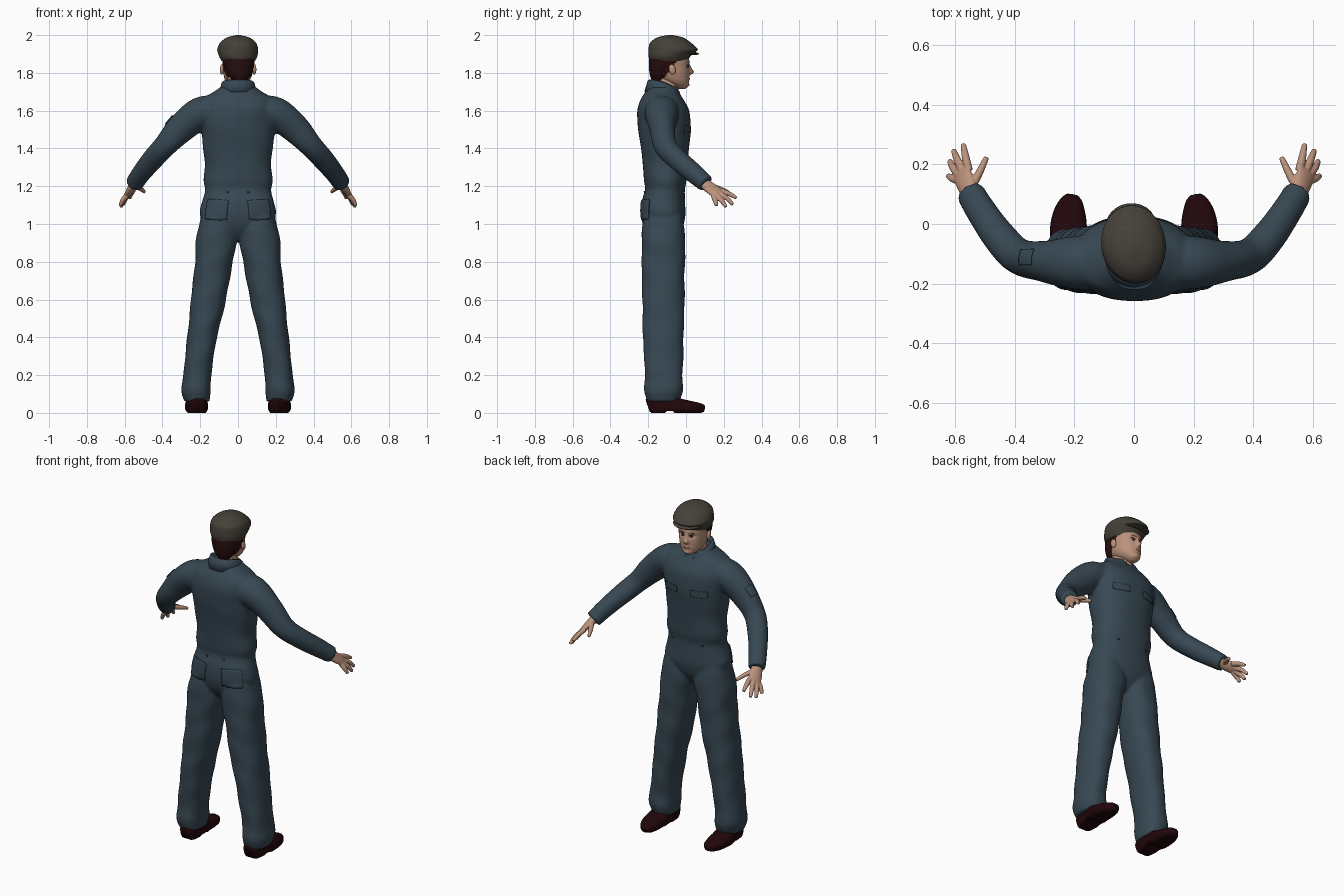
import bpy, bmesh, math
from mathutils import Vector, Matrix

if "Cube" in bpy.data.objects:
    bpy.data.objects.remove(bpy.data.objects["Cube"])


def material(name, r, g, b):
    m = bpy.data.materials.new(name)
    m.use_nodes = True
    m.diffuse_color = (r, g, b, 1)
    bsdf = m.node_tree.nodes["Principled BSDF"]
    bsdf.inputs["Base Color"].default_value = (r, g, b, 1)
    bsdf.inputs["Roughness"].default_value = 0.8
    return m


BLUE = material("work blue", 0.038, 0.064, 0.086)
DARK_BLUE = material("button blue", 0.028, 0.048, 0.066)
SKIN = material("skin", 0.50, 0.29, 0.20)
HAIR = material("dark auburn hair", 0.02, 0.004, 0.004)
CAP = material("cap brown grey", 0.06, 0.052, 0.041)
LEATHER = material("dark red leather", 0.015, 0.002, 0.003)
LIP = material("lip", 0.38, 0.18, 0.14)
EYE = material("eye dark", 0.04, 0.025, 0.02)

X, Y, Z = Vector((1, 0, 0)), Vector((0, 1, 0)), Vector((0, 0, 1))
HEAD_TURN = (Matrix.Translation((0, -0.08, 0)) @ Matrix.Rotation(math.radians(8), 4, "Z")
             @ Matrix.Translation((0, 0.08, 0)))


def spline(stations, sub):
    """Smoothly resample (x, y, z, width, depth) stations."""
    pts = [stations[0]] + list(stations) + [stations[-1]]
    out = []
    for i in range(len(stations) - 1):
        for s in range(sub):
            t = s / sub
            out.append([0.5 * (2*b + (c - a)*t + (2*a - 5*b + 4*c - d)*t*t + (3*b - a - 3*c + d)*t**3)
                        for a, b, c, d in zip(*pts[i:i + 4])])
    return out + [list(stations[-1])]


def loft(bm, stations, side=None, flat=False, n=32, sub=6, power=2.0, fold=0.0, mirror=1):
    """Skin elliptical rings along a path; flat keeps the rings horizontal."""
    rows = spline(stations, sub)
    centres = [Vector(r[:3]) for r in rows]
    rings = []
    for i, (c, r) in enumerate(zip(centres, rows)):
        t = (centres[min(i + 1, len(rows) - 1)] - centres[max(i - 1, 0)]).normalized()
        u = X if flat else (side - t * side.dot(t) if side else t.cross(Z)).normalized()
        v = Y if flat else u.cross(t)
        ring = []
        for k in range(n):
            a = 2 * math.pi * k / n
            ca, sa = math.cos(a), math.sin(a)
            f = 1 + fold * (math.sin(c.z * 37 + 2 * a) + 0.7 * math.sin(c.z * 22 - 3 * a))
            ca = math.copysign(abs(ca) ** (2 / power), ca)
            sa = math.copysign(abs(sa) ** (2 / power), sa)
            p = c + u * (r[3] * ca * f) + v * (r[4] * sa * f)
            ring.append(bm.verts.new((p.x * mirror, p.y, p.z)))
        rings.append(ring)
    for p, q in zip(rings, rings[1:]):
        for k in range(n):
            bm.faces.new((p[k], p[(k + 1) % n], q[(k + 1) % n], q[k]))
    bm.faces.new(rings[0])
    bm.faces.new(rings[-1])


def finish(name, bm, mat, voxel=0, smooth=4, head=False):
    bmesh.ops.recalc_face_normals(bm, faces=bm.faces)
    me = bpy.data.meshes.new(name)
    bm.to_mesh(me)
    bm.free()
    me.materials.append(mat)
    for p in me.polygons:
        p.use_smooth = True
    ob = bpy.data.objects.new(name, me)
    bpy.context.collection.objects.link(ob)
    if head:
        ob.matrix_world = HEAD_TURN
    if voxel:
        m = ob.modifiers.new("Fuse", "REMESH")
        m.mode, m.voxel_size, m.use_smooth_shade = "VOXEL", voxel, True
        m = ob.modifiers.new("Soften", "SMOOTH")
        m.factor, m.iterations = 0.5, smooth
    return ob


def single(name, mat, stations, head=False, **kw):
    bm = bmesh.new()
    loft(bm, stations, **kw)
    return finish(name, bm, mat, head=head)


def patch(name, target, mat, loc, size, yaw=0, pitch=90, roll=0, lift=0.002, head=False):
    """Thin plate wrapped on to a surface."""
    bm = bmesh.new()
    place = (Matrix.Translation(loc) @ Matrix.Rotation(math.radians(yaw), 4, "Z")
             @ Matrix.Rotation(math.radians(pitch), 4, "X") @ Matrix.Rotation(math.radians(roll), 4, "Z"))
    bmesh.ops.create_grid(bm, x_segments=10, y_segments=10, size=0.5,
                          matrix=place @ Matrix.Diagonal((size[0], size[1], 1, 1)))
    ob = finish(name, bm, mat, head=head)
    m = ob.modifiers.new("Wrap", "SHRINKWRAP")
    m.target, m.wrap_method, m.wrap_mode, m.offset = target, "NEAREST_SURFACEPOINT", "ABOVE_SURFACE", lift
    m = ob.modifiers.new("Cloth", "SOLIDIFY")
    m.thickness, m.offset = lift * 1.6, 0
    return ob


def ball(name, mat, loc, scale, pitch=0, head=False):
    bm = bmesh.new()
    mat4 = (Matrix.Translation(loc) @ Matrix.Rotation(math.radians(pitch), 4, "X")
            @ Matrix.Diagonal((*scale, 1)))
    bmesh.ops.create_uvsphere(bm, u_segments=24, v_segments=14, radius=1, matrix=mat4)
    return finish(name, bm, mat, head=head)


# Overalls: torso, sleeves and trouser legs fused into one garment
bm = bmesh.new()
loft(bm, [(0, -.12, .915, .02, .06), (0, -.12, .95, .08, .085), (0, -.12, .99, .16, .105),
          (0, -.12, 1.05, .2, .118), (0, -.12, 1.12, .19, .114),
          (0, -.112, 1.18, .175, .105), (0, -.11, 1.23, .182, .113), (0, -.11, 1.32, .176, .118),
          (0, -.112, 1.42, .186, .13), (0, -.115, 1.52, .198, .14), (0, -.12, 1.6, .2, .138),
          (0, -.127, 1.66, .188, .112), (0, -.127, 1.7, .128, .088), (0, -.122, 1.73, .085, .074)],
     flat=True, n=48, power=2.3, fold=.007)
for s in (1, -1):
    loft(bm, [(.1, -.13, 1.595, .09, .085), (.2, -.13, 1.585, .088, .088), (.3, -.125, 1.508, .07, .077),
              (.388, -.108, 1.412, .06, .062), (.455, -.04, 1.338, .057, .056),
              (.512, .042, 1.268, .051, .052), (.55, .106, 1.213, .047, .047)], fold=.012, mirror=s)
    loft(bm, [(.1, -.12, 1.06, .09, .1), (.112, -.12, .93, .108, .115), (.128, -.12, .8, .1, .114),
              (.156, -.12, .6, .093, .112), (.19, -.12, .4, .079, .108), (.216, -.118, .2, .074, .1),
              (.222, -.118, .12, .079, .102), (.217, -.12, .06, .066, .086)],
         flat=True, power=2.3, fold=.016, mirror=s)
suit = finish("overalls", bm, BLUE, voxel=.009, smooth=4)

# Pockets, flaps and buttons on the overalls
for s, label in ((1, "left"), (-1, "right")):
    patch(f"{label}_back_pocket", suit, BLUE, (s * .125, -.24, 1.08), (.14, .11), yaw=s * 15,
          roll=s * 5, lift=.004)
    patch(f"{label}_chest_flap", suit, BLUE, (s * .1, .025, 1.5), (.11, .04), yaw=-s * 20)
    ball(f"{label}_back_button", DARK_BLUE, (s * .055, -.218, 1.17), (.006, .006, .006))
    ball(f"{label}_front_button", DARK_BLUE, (s * .1, -.014, 1.18), (.006, .006, .006))
patch("sleeve_pocket", suit, BLUE, (-.352, -.112, 1.54), (.045, .06), yaw=90, pitch=-45, lift=.003)

# Turned collar, open at the throat
bm = bmesh.new()
rows = []
for k in range(33):
    a = math.radians(90 + 16 + 328 * k / 32)
    front = (1 + math.sin(a)) / 2
    rows.append([bm.verts.new((r * math.cos(a), -.117 + (r * .93 + .005) * math.sin(a), z - drop * front ** 2))
                 for r, z, drop in ((.07, 1.71, .02), (.076, 1.765, .055), (.086, 1.762, .06), (.106, 1.7, .055))])
for p, q in zip(rows, rows[1:]):
    for j in range(3):
        bm.faces.new((p[j], q[j], q[j + 1], p[j + 1]))
collar = finish("collar", bm, BLUE)
collar.modifiers.new("Cloth", "SOLIDIFY").thickness = .006

# Hands
for s, label in ((1, "left"), (-1, "right")):
    bm = bmesh.new()
    across = Vector((-.037, .037, .03))
    loft(bm, [(.54, .085, 1.225, .028, .025), (.562, .13, 1.19, .037, .021), (.58, .173, 1.16, .039, .014)],
         side=across, n=20, mirror=s)
    fingers = (((.555, .18, 1.178), (.566, .228, 1.16), (.573, .267, 1.138)),
               ((.575, .175, 1.162), (.593, .215, 1.138), (.606, .248, 1.103)),
               ((.588, .163, 1.152), (.608, .19, 1.122), (.619, .212, 1.09)),
               ((.59, .146, 1.15), (.611, .154, 1.124), (.624, .162, 1.097)),
               ((.55, .115, 1.205), (.518, .175, 1.188), (.495, .224, 1.17)))
    for root, mid, tip in fingers:
        loft(bm, [(*root, .0145, .0145), (*mid, .013, .013), (*tip, .009, .009)], n=12, mirror=s)
    finish(f"{label}_hand", bm, SKIN, voxel=.0035, smooth=2)

# Shoes, flattened on the ground
for s, label in ((1, "left"), (-1, "right")):
    bm = bmesh.new()
    loft(bm, [(.213, -.202, .035, .028, .03), (.213, -.18, .04, .046, .055), (.215, -.1, .04, .054, .065),
              (.22, -.03, .034, .062, .042), (.217, .03, .028, .056, .034), (.21, .078, .024, .038, .026),
              (.207, .096, .02, .02, .016)], n=28, mirror=s, power=2.5)
    for v in bm.verts:
        arch = .01 if -.11 < v.co.y < -.06 else 0
        v.co.z = max(v.co.z, arch)
    finish(f"{label}_shoe", bm, LEATHER)

# Head with sculpted brow, nose and chin; hair is assigned by face position
single("neck", SKIN, [(0, -.1, 1.64, .07, .07), (0, -.1, 1.7, .058, .062), (0, -.105, 1.8, .056, .064)], flat=True)
bm = bmesh.new()
loft(bm, [(0, -.025, 1.715, .018, .02), (0, -.03, 1.728, .038, .04), (0, -.055, 1.755, .062, .07),
          (0, -.075, 1.79, .075, .092), (0, -.083, 1.83, .08, .1), (0, -.085, 1.87, .083, .102),
          (0, -.085, 1.92, .075, .09), (0, -.085, 1.96, .03, .03)], flat=True, n=64, sub=9, power=2.15)


def bump(co, x, z, wx, wz):
    return math.exp(-((abs(co.x) - x) / wx) ** 2 - ((co.z - z) / wz) ** 2)


for v in bm.verts:
    c = v.co
    if c.y > -.04:
        c.y += (.024 * bump(c, 0, 1.803, .012, .013) + .012 * bump(c, 0, 1.825, .01, .018)
                - .009 * bump(c, .032, 1.836, .016, .011) + .005 * bump(c, 0, 1.769, .022, .009)
                + .006 * bump(c, 0, 1.735, .022, .011))
head = finish("head", bm, SKIN, head=True)
head.data.materials.append(HAIR)
for p in head.data.polygons:
    if p.center.z > 1.75 and p.center.y < -.135 + (p.center.z - 1.76) * .72:
        p.material_index = 1

# Hair volume at the nape, ears and facial details
single("nape_hair", HAIR, [(0, -.145, 1.755, .035, .035), (0, -.14, 1.79, .06, .052), (0, -.13, 1.83, .077, .066),
                           (0, -.115, 1.88, .086, .08)], flat=True, head=True)
for s, label in ((1, "left"), (-1, "right")):
    ball(f"{label}_ear", SKIN, (s * .087, -.085, 1.818), (.01, .018, .028), pitch=12, head=True)
    patch(f"{label}_eye", head, EYE, (s * .032, .02, 1.836), (.018, .005), yaw=-s * 15, lift=.001, head=True)
    patch(f"{label}_eyebrow", head, HAIR, (s * .034, .025, 1.853), (.036, .005), yaw=-s * 15,
          roll=s * 6, lift=.001, head=True)
patch("mouth", head, LIP, (0, .025, 1.769), (.038, .007), lift=.001, head=True)

# Flat cap sloping forward into a short peak
single("cap", CAP, [(0, -.092, 1.862, .088, .1), (0, -.088, 1.885, .1, .11), (0, -.078, 1.905, .106, .122),
                    (0, -.068, 1.922, .108, .131), (0, -.074, 1.94, .104, .123), (0, -.082, 1.962, .093, .106),
                    (0, -.084, 1.987, .06, .07), (0, -.085, 2.0, .012, .014)],
       flat=True, n=48, head=True)
ball("cap_peak", CAP, (0, -.002, 1.908), (.084, .073, .011), pitch=-6, head=True)
